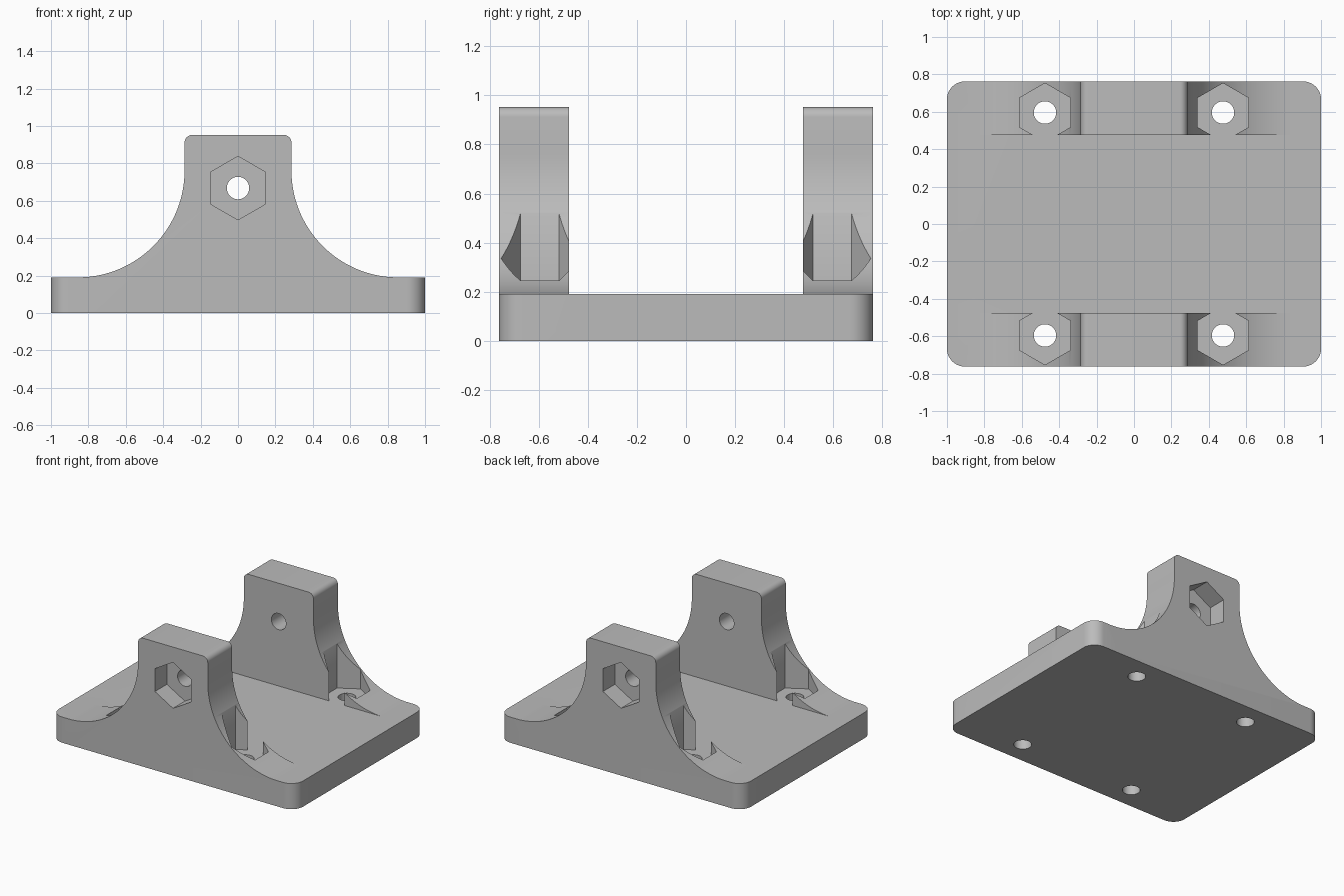
import bpy, bmesh, math
from mathutils import Matrix

if "Cube" in bpy.data.objects:
    bpy.data.objects.remove(bpy.data.objects["Cube"])

BASE_Z, TOP_Z = 0.1905, 0.952       # base thickness, overall height
HALF_Y, INNER_Y = 0.762, 0.476      # outer and inner faces of the uprights
LUG_X, SWEEP, FILLET = 0.2857, 0.5714, 0.04
BOLT_X, BOLT_Y, PIVOT_Z = 0.476, 0.596, 0.668
HOLE_R = 0.06


def arc(cx, cy, r, a0, a1, n):
    return [(cx + r * math.cos(math.radians(a0 + (a1 - a0) * i / n)),
             cy + r * math.sin(math.radians(a0 + (a1 - a0) * i / n))) for i in range(n + 1)]


def prism(name, outline, lo, hi, along_y=False):
    """Extrude a 2D outline along z, or along y for an (x, z) outline."""
    bm = bmesh.new()
    face = bm.faces.new([bm.verts.new((a, lo, b) if along_y else (a, b, lo)) for a, b in outline])
    out = bmesh.ops.extrude_face_region(bm, geom=[face])
    moved = [v for v in out["geom"] if isinstance(v, bmesh.types.BMVert)]
    bmesh.ops.translate(bm, verts=moved, vec=(0, hi - lo, 0) if along_y else (0, 0, hi - lo))
    bmesh.ops.recalc_face_normals(bm, faces=bm.faces)
    mesh = bpy.data.meshes.new(name)
    bm.to_mesh(mesh)
    bm.free()
    obj = bpy.data.objects.new(name, mesh)
    bpy.context.collection.objects.link(obj)
    return obj


def boolean(obj, tool, operation="DIFFERENCE"):
    mod = obj.modifiers.new("cut", "BOOLEAN")
    mod.operation, mod.solver, mod.object = operation, "EXACT", tool
    bpy.context.view_layer.objects.active = obj
    bpy.ops.object.modifier_apply(modifier=mod.name)
    bpy.data.objects.remove(tool)


def polygon(cx, cy, r, sides, start=90):
    return arc(cx, cy, r, start, start + 360, sides)[:-1]


# Side silhouette: base plate, sweeping concave flanks, rounded lug top
half = [(1.0, 0.0), (1.0, BASE_Z)]
half += arc(LUG_X + SWEEP, BASE_Z + SWEEP, SWEEP, 270, 180, 40)
half += arc(LUG_X - FILLET, TOP_Z - FILLET, FILLET, 0, 90, 8)
outline = half + [(-x, z) for x, z in reversed(half)]
bracket = prism("bracket", outline, -HALF_Y, HALF_Y, along_y=True)

# Open space between the two uprights
boolean(bracket, prism("gap_cutter", [(-1.2, -INNER_Y), (1.2, -INNER_Y),
                                      (1.2, INNER_Y), (-1.2, INNER_Y)], BASE_Z, 1.2))

# Round the four vertical corners of the plate
r = 0.095
plan = []
for sx, sy, a in ((1, 1, 0), (-1, 1, 90), (-1, -1, 180), (1, -1, 270)):
    plan += arc(sx * (1 - r), sy * (HALF_Y - r), r, a, a + 90, 10)
boolean(bracket, prism("corner_cutter", plan, -0.1, 1.2), "INTERSECT")

# Base bolt holes with hexagonal clearance through the sweeping flanks
for sx in (-1, 1):
    for sy in (-1, 1):
        c = (sx * BOLT_X, sy * BOLT_Y)
        boolean(bracket, prism("bolt_hex_cutter", polygon(*c, 0.157, 6), BASE_Z, 1.2))
        boolean(bracket, prism("bolt_hole_cutter", polygon(*c, HOLE_R, 40), -0.1, 0.6))

# Pivot hole through both uprights, hexagonal nut pockets on the outside
boolean(bracket, prism("pivot_cutter", polygon(0, PIVOT_Z, HOLE_R, 40), -1, 1, along_y=True))
for s in (-1, 1):
    lo, hi = sorted((s * (HALF_Y - 0.14), s * 1.0))
    boolean(bracket, prism("nut_cutter", polygon(0, PIVOT_Z, 0.17, 6), lo, hi, along_y=True))

# Single grey finish, smooth curves with crisp edges
grey = bpy.data.materials.new("grey")
grey.diffuse_color = (0.5, 0.5, 0.5, 1)
grey.use_nodes = True
grey.node_tree.nodes["Principled BSDF"].inputs["Base Color"].default_value = grey.diffuse_color
bracket.data.materials.clear()
bracket.data.materials.append(grey)
bpy.ops.object.select_all(action="DESELECT")
bracket.select_set(True)
bpy.context.view_layer.objects.active = bracket
bpy.ops.object.shade_smooth_by_angle(angle=math.radians(30))
